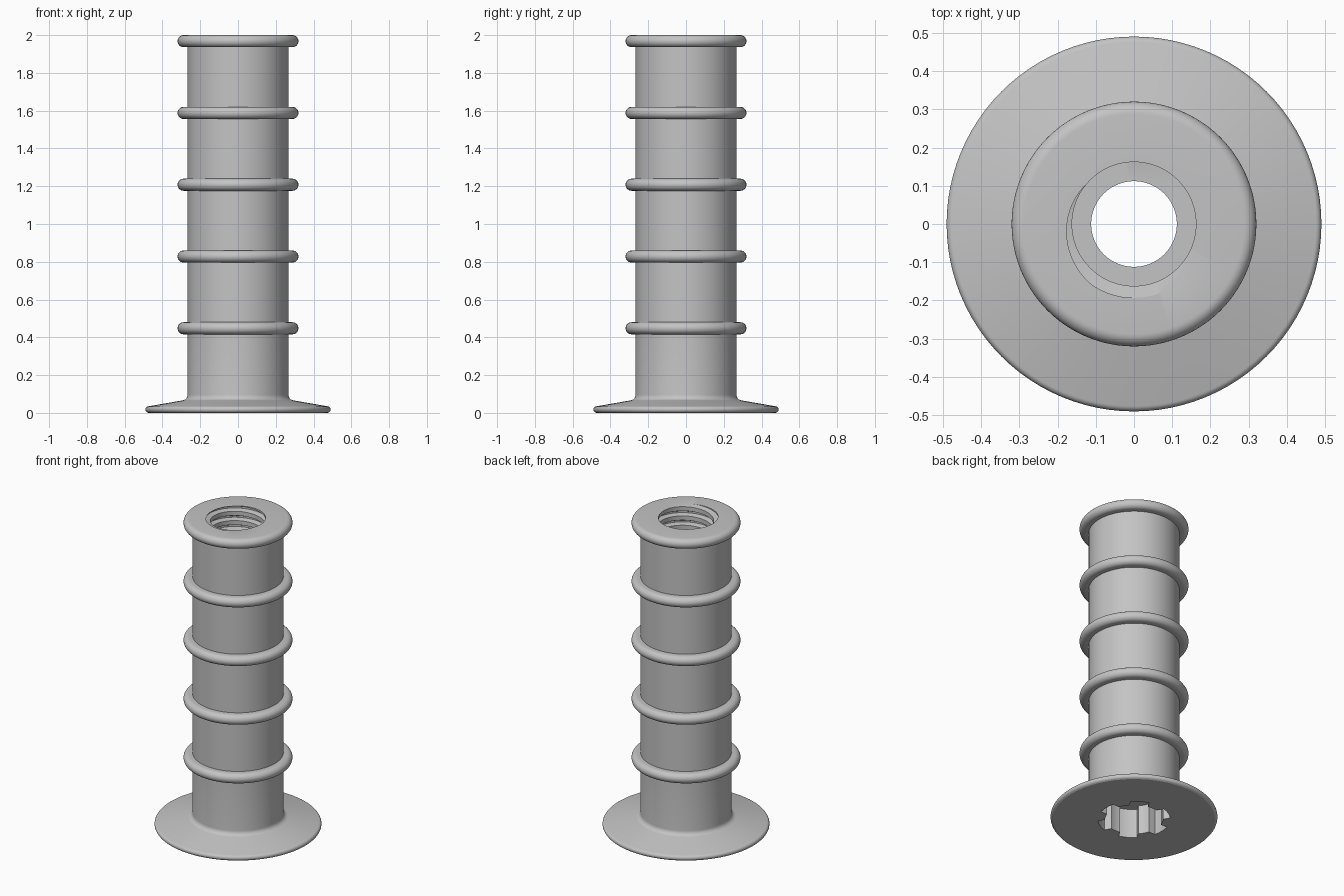
import bpy, bmesh
from math import sin, cos, pi, floor, radians

cube = bpy.data.objects.get("Cube")
if cube:
    bpy.data.objects.remove(cube, do_unlink=True)

SEGMENTS = 96
BODY_R = 0.267
BORE_R = 0.112
TOP = 2.0
THREAD_END = 1.0
PITCH = 0.06
MINOR_R, MAJOR_R = 0.162, 0.193
SOCKET_TOP = 0.19
# one thread turn: (fraction of pitch, radius)
THREAD = [(0.07, MINOR_R), (0.19, MAJOR_R), (0.35, MAJOR_R), (0.61, MINOR_R)]


def turn(i):
    return i / SEGMENTS


def row(radius, z):
    """One ring of points; radius is a number or a function of the column."""
    pts = []
    for i in range(SEGMENTS + 1):
        r = radius(i) if callable(radius) else radius
        a = 2 * pi * turn(i)
        pts.append((r * cos(a), r * sin(a), z))
    return pts


def arc(r, z, radius, start, end, steps=10):
    """Profile points along a circular arc."""
    angles = [radians(start + (end - start) * k / steps) for k in range(steps + 1)]
    return [(r + radius * cos(a), z + radius * sin(a)) for a in angles]


def thread_radius(phase):
    p = (phase - THREAD[0][0]) % 1 + THREAD[0][0]
    stops = THREAD + [(1 + THREAD[0][0], MINOR_R)]
    for (p0, r0), (p1, r1) in zip(stops, stops[1:]):
        if p <= p1:
            return r0 + (r1 - r0) * (p - p0) / (p1 - p0)
    return MINOR_R


def thread_row(level):
    """Helical row of points, clipped to the ends of the threaded bore."""
    pts = []
    for i in range(SEGMENTS + 1):
        z = TOP + PITCH * (level + turn(i))
        z = min(TOP, max(THREAD_END, z))
        r = thread_radius((z - TOP) / PITCH - turn(i))
        a = 2 * pi * turn(i)
        pts.append((r * cos(a), r * sin(a), z))
    return pts


def socket_radius(i):
    """Six narrow teeth pointing inward, at the odd multiples of 30 degrees."""
    period = SEGMENTS // 6
    return 0.17 if abs(i % period - period // 2) <= 3 else 0.213


# flange with rounded rim and a fillet into the body
outline = [(0.475, 0.0)]
outline += arc(0.473, 0.018, 0.017, -75, 80)
outline += arc(0.297, 0.096, 0.03, 260, 180, 6)

# five rounded grip rings, the last one flush with the top
for k in range(5):
    z = 0.448 + 0.38 * k
    outline += [(BODY_R, z - 0.032)] + arc(0.288, z, 0.032, -90, 90, 14)
    if k < 4:
        outline.append((BODY_R, z + 0.032))

rows = [row(r, z) for r, z in outline]

# threaded upper bore, from the top down
turns = int(floor((TOP - THREAD_END) / PITCH)) + 3
levels = sorted((p - k for k in range(turns) for p, r in THREAD), reverse=True)
rows += [thread_row(level) for level in [1] + levels + [-turns - 2]]

# narrow through hole and toothed drive socket
rows += [row(BORE_R, THREAD_END), row(BORE_R, SOCKET_TOP)]
rows += [row(socket_radius, SOCKET_TOP), row(socket_radius, 0.0)]

# skin the rows into one closed surface
bm = bmesh.new()
grid = [[bm.verts.new(p) for p in pts] for pts in rows]
for lower, upper in zip(grid, grid[1:] + grid[:1]):
    for i in range(SEGMENTS):
        bm.faces.new((lower[i], lower[i + 1], upper[i + 1], upper[i]))
bmesh.ops.remove_doubles(bm, verts=bm.verts, dist=0.00002)
bmesh.ops.recalc_face_normals(bm, faces=bm.faces)

mesh = bpy.data.meshes.new("flanged_sleeve")
bm.to_mesh(mesh)
bm.free()
sleeve = bpy.data.objects.new("flanged_sleeve", mesh)
bpy.context.collection.objects.link(sleeve)

# plain grey
grey = bpy.data.materials.new("grey")
grey.use_nodes = True
colour = (0.55, 0.55, 0.55, 1)
grey.diffuse_color = colour
grey.node_tree.nodes["Principled BSDF"].inputs["Base Color"].default_value = colour
mesh.materials.append(grey)

bpy.ops.object.select_all(action='DESELECT')
sleeve.select_set(True)
bpy.context.view_layer.objects.active = sleeve
bpy.ops.object.shade_smooth_by_angle(angle=radians(30))
